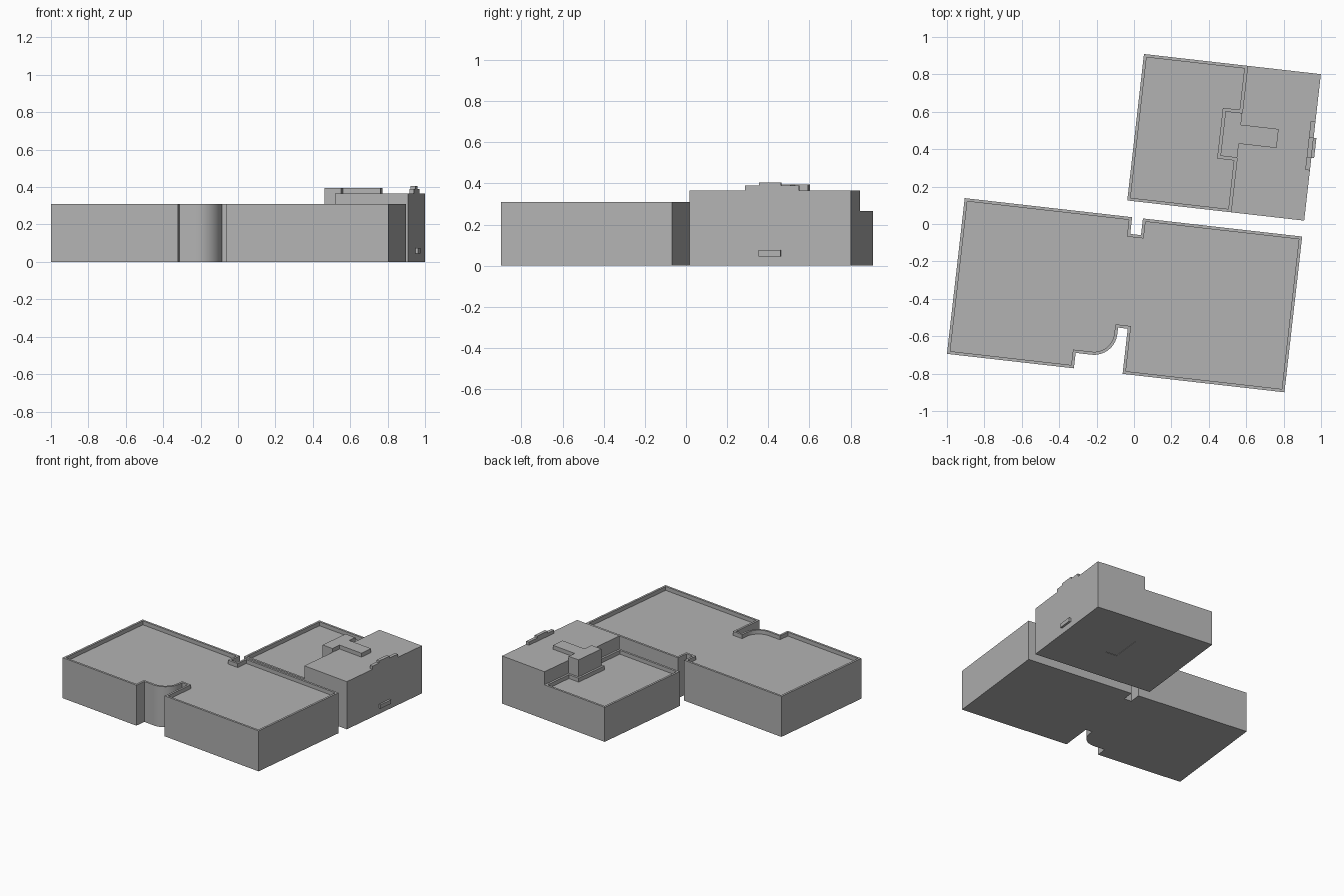
import bpy
import bmesh
import math

cube = bpy.data.objects.get("Cube")
if cube:
    bpy.data.objects.remove(cube)

# One plain material for the whole complex
grey = bpy.data.materials.new("plain_grey")
grey.use_nodes = True
grey.diffuse_color = (0.45, 0.45, 0.45, 1)
grey.node_tree.nodes["Principled BSDF"].inputs["Base Color"].default_value = grey.diffuse_color

PLAN_TURN = math.radians(-6.5)   # the plan is drawn square, then turned
RIM = 0.016                      # parapet thickness
SINK = 0.03                      # roof depth below the parapet


def rect(u0, u1, v0, v1):
    return [(u0, v0), (u1, v0), (u1, v1), (u0, v1)]


def prism(name, outline, z0, z1, parapet=False):
    """Extrude a counter-clockwise plan outline, optionally with a sunken roof."""
    bm = bmesh.new()
    base = bm.faces.new([bm.verts.new((u, v, z0)) for u, v in outline])
    ext = bmesh.ops.extrude_face_region(bm, geom=[base], use_keep_orig=True)
    top = next(g for g in ext["geom"] if isinstance(g, bmesh.types.BMFace))
    bmesh.ops.translate(bm, vec=(0, 0, z1 - z0), verts=top.verts[:])
    bmesh.ops.recalc_face_normals(bm, faces=bm.faces[:])
    if parapet:
        bmesh.ops.inset_region(bm, faces=[top], thickness=RIM,
                               use_boundary=True, use_even_offset=True)
        roof = bmesh.ops.extrude_discrete_faces(bm, faces=[top])["faces"][0]
        bmesh.ops.translate(bm, vec=(0, 0, -SINK), verts=roof.verts[:])
    mesh = bpy.data.meshes.new(name)
    bm.to_mesh(mesh)
    bm.free()
    mesh.materials.append(grey)
    obj = bpy.data.objects.new(name, mesh)
    obj.rotation_euler.z = PLAN_TURN
    bpy.context.collection.objects.link(obj)
    return obj


# Front building: rounded entrance recess in front, narrow notch at the back
arc = [(-0.147 + 0.125 * math.cos(a), -0.595 + 0.125 * math.sin(a))
       for a in (math.radians(-90 + 90 * i / 16) for i in range(17))]
front_outline = (
    [(-0.915, -0.803), (-0.232, -0.803), (-0.232, -0.72)]
    + arc
    + [(-0.022, -0.56), (0.03, -0.56), (0.03, -0.803), (0.901, -0.803),
       (0.901, 0.035), (0.044, 0.035), (0.044, -0.055), (-0.014, -0.055),
       (-0.014, 0.035), (-0.915, 0.035)])
front_building = prism("front_building", front_outline, 0, 0.31, parapet=True)

# Rear building: low wing wrapping the roof house, and the tall wing
low_outline = [(-0.05, 0.121), (0.508, 0.121), (0.508, 0.414), (0.418, 0.414),
               (0.418, 0.655), (0.508, 0.655), (0.508, 0.909), (-0.05, 0.909)]
prism("rear_low_wing", low_outline, 0, 0.265, parapet=True)
prism("rear_tall_wing", rect(0.508, 0.902, 0.121, 0.909), 0, 0.365)

# T-shaped stair house rising through the rear roof
house_outline = [(0.418, 0.414), (0.508, 0.414), (0.508, 0.49), (0.711, 0.49),
                 (0.711, 0.592), (0.508, 0.592), (0.508, 0.655), (0.418, 0.655)]
prism("stair_house", house_outline, 0.002, 0.395)

# Stepped roof edge and the small wall ledge below it
prism("roof_edge_step", rect(0.877, 0.902, 0.391, 0.655), 0.36, 0.39)
prism("roof_edge_crest", rect(0.877, 0.902, 0.459, 0.567), 0.385, 0.405)
prism("wall_ledge", rect(0.9, 0.917, 0.459, 0.567), 0.045, 0.075)

# Smooth the curved entrance wall only
bpy.ops.object.select_all(action="DESELECT")
front_building.select_set(True)
bpy.context.view_layer.objects.active = front_building
bpy.ops.object.shade_smooth_by_angle(angle=math.radians(30))
